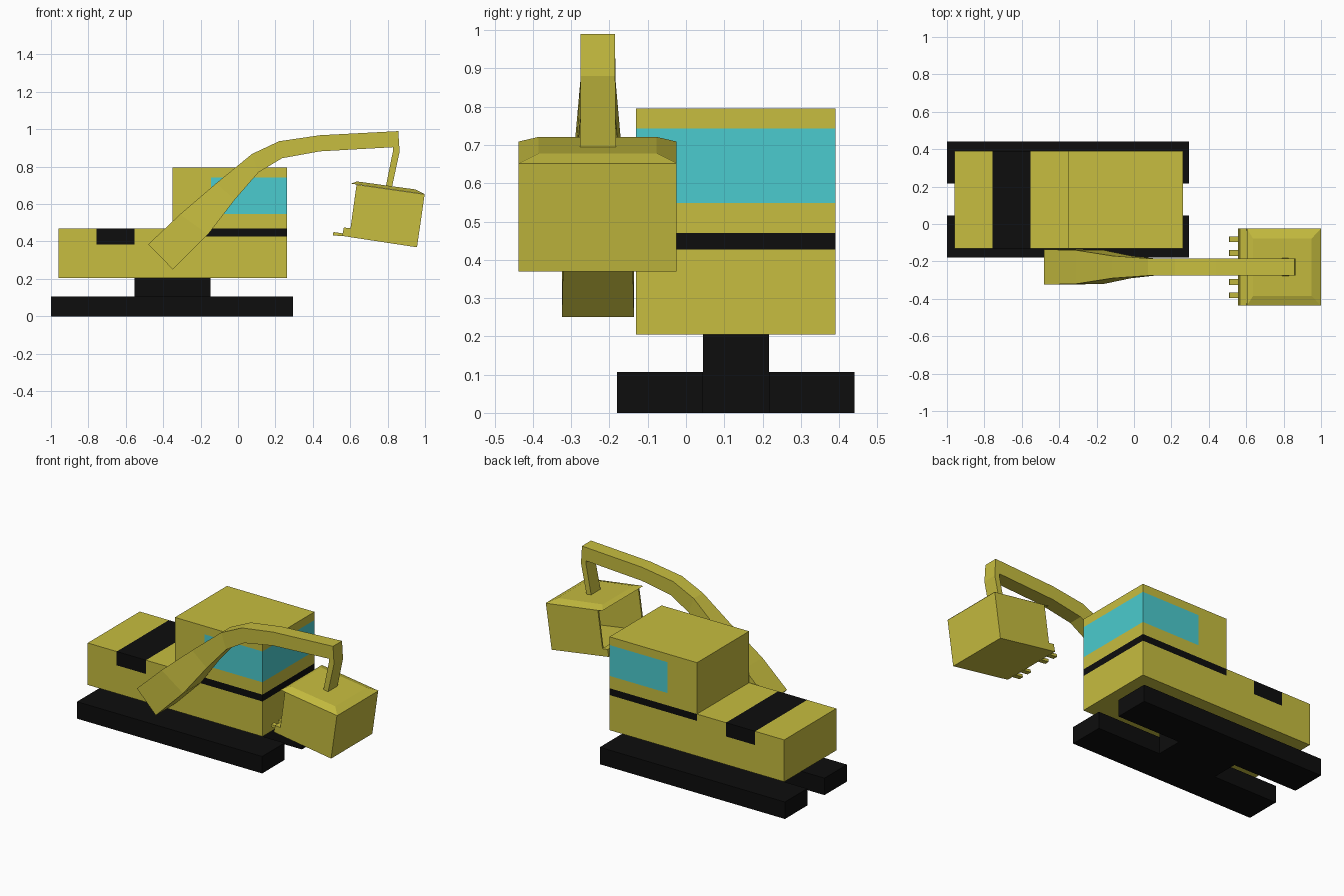
import bpy, bmesh
from mathutils import Vector

if "Cube" in bpy.data.objects:
    bpy.data.objects.remove(bpy.data.objects["Cube"])


def material(name, rgb):
    m = bpy.data.materials.new(name)
    m.diffuse_color = (*rgb, 1)
    m.use_nodes = True
    m.node_tree.nodes["Principled BSDF"].inputs["Base Color"].default_value = m.diffuse_color
    return m


YELLOW = material("yellow_paint", (0.57, 0.51, 0.05))
BLACK = material("black_rubber", (0.004, 0.004, 0.004))
GLASS = material("cyan_glass", (0.07, 0.6, 0.62))


def finish(name, bm, *mats):
    bmesh.ops.recalc_face_normals(bm, faces=bm.faces)
    me = bpy.data.meshes.new(name)
    bm.to_mesh(me)
    bm.free()
    ob = bpy.data.objects.new(name, me)
    for m in mats:
        me.materials.append(m)
    bpy.context.collection.objects.link(ob)
    return ob


def loft(bm, rings):
    """Skin equal-length closed rings and cap both ends."""
    loops = [[bm.verts.new(p) for p in r] for r in rings]
    n = len(loops[0])
    for a, b in zip(loops, loops[1:]):
        for i in range(n):
            j = (i + 1) % n
            bm.faces.new((a[i], a[j], b[j], b[i]))
    bm.faces.new(loops[0])
    bm.faces.new(loops[-1])
    return bm


def prism(profile, y0, y1):
    return loft(bmesh.new(), [[(x, y, z) for x, z in profile] for y in (y0, y1)])


def box(name, x0, x1, y0, y1, z0, z1, mat):
    return finish(name, prism([(x0, z0), (x1, z0), (x1, z1), (x0, z1)], y0, y1), mat)


# Tracks and the pedestal between them
box("front_track", -1, 0.295, -0.18, 0.045, 0, 0.107, BLACK)
box("back_track", -1, 0.295, 0.217, 0.44, 0, 0.107, BLACK)
box("pedestal", -0.553, -0.148, 0.045, 0.217, 0, 0.205, BLACK)

# Body and cab: stepped profile, sliced so windows and stripes lie flush
X1, XCAB, Z1 = 0.262, -0.35, 0.795
bm = prism([(-0.96, 0.205), (X1, 0.205), (X1, Z1), (XCAB, Z1),
            (XCAB, 0.47), (-0.96, 0.47)], -0.13, 0.39)
cuts = [(0, x) for x in (-0.757, -0.553, XCAB, -0.145)]
cuts += [(2, z) for z in (0.383, 0.427, 0.47, 0.548, 0.743)]
for axis, pos in cuts:
    axis_vec = Vector((axis == 0, 0, axis == 2))
    bmesh.ops.bisect_plane(bm, geom=bm.verts[:] + bm.edges[:] + bm.faces[:],
                           plane_co=axis_vec * pos, plane_no=axis_vec)
bm.normal_update()
for f in bm.faces:
    c = f.calc_center_median()
    on_roof = abs(c.z - Z1) < 0.001
    on_cab_back = abs(c.x - XCAB) < 0.001
    if -0.757 < c.x < -0.553 and c.z > 0.383:
        f.material_index = 1
    elif c.x > XCAB and not on_cab_back and 0.427 < c.z < 0.47:
        f.material_index = 1
    elif c.x > -0.145 and not on_roof and 0.548 < c.z < 0.743:
        f.material_index = 2
finish("body_and_cab", bm, YELLOW, BLACK, GLASS)

# Boom and stick: upper x/z, lower x/z, half width of each section
YC = -0.23
sections = [
    (-0.48, 0.385, -0.348, 0.25, 0.094),
    (-0.31, 0.545, -0.16, 0.438, 0.09),
    (-0.118, 0.71, -0.016, 0.625, 0.06),
    (0.075, 0.868, 0.11, 0.77, 0.046),
    (0.22, 0.936, 0.235, 0.845, 0.045),
    (0.438, 0.968, 0.438, 0.882, 0.045),
    (0.857, 0.99, 0.83, 0.904, 0.045),
    (0.864, 0.88, 0.829, 0.885, 0.045),
    (0.823, 0.69, 0.79, 0.692, 0.047),
]
rings = [[(a, YC - w, b), (a, YC + w, b), (c, YC + w, d), (c, YC - w, d)]
         for a, b, c, d, w in sections]
finish("boom", loft(bmesh.new(), rings), YELLOW)

# Bucket shell, open towards the cab
BY0, BY1 = -0.437, -0.025
bm = prism([(0.634, 0.704), (0.998, 0.652), (0.957, 0.369), (0.595, 0.424)], BY0, BY1)
mouth = min(bm.faces, key=lambda f: f.calc_center_median().x)
bmesh.ops.recalc_face_normals(bm, faces=bm.faces)
bmesh.ops.delete(bm, geom=[mouth], context='FACES_ONLY')
bucket = finish("bucket", bm, YELLOW)
solid = bucket.modifiers.new("walls", 'SOLIDIFY')
solid.thickness = 0.015
solid.offset = -1

# Bevelled bucket lid
lid_rings = []
for (xa, za), (xb, zb), inset in (((0.604, 0.709), (1.0, 0.652), 0),
                                  ((0.636, 0.721), (0.95, 0.678), 0.052)):
    lid_rings.append([(xa, BY0 + inset, za), (xb, BY0 + inset, zb),
                      (xb, BY1 - inset, zb), (xa, BY1 - inset, za)])
finish("bucket_lid", loft(bmesh.new(), lid_rings), YELLOW)

# Cutting lip and teeth
finish("bucket_lip", prism([(0.566, 0.475), (0.604, 0.47), (0.597, 0.424),
                            (0.557, 0.43)], BY0, BY1), YELLOW)
for i, y in enumerate((-0.38, -0.31, -0.155, -0.082)):
    finish(f"bucket_tooth_{i + 1}",
           prism([(0.51, 0.451), (0.565, 0.442), (0.562, 0.428), (0.507, 0.433)],
                 y - 0.015, y + 0.015), YELLOW)
